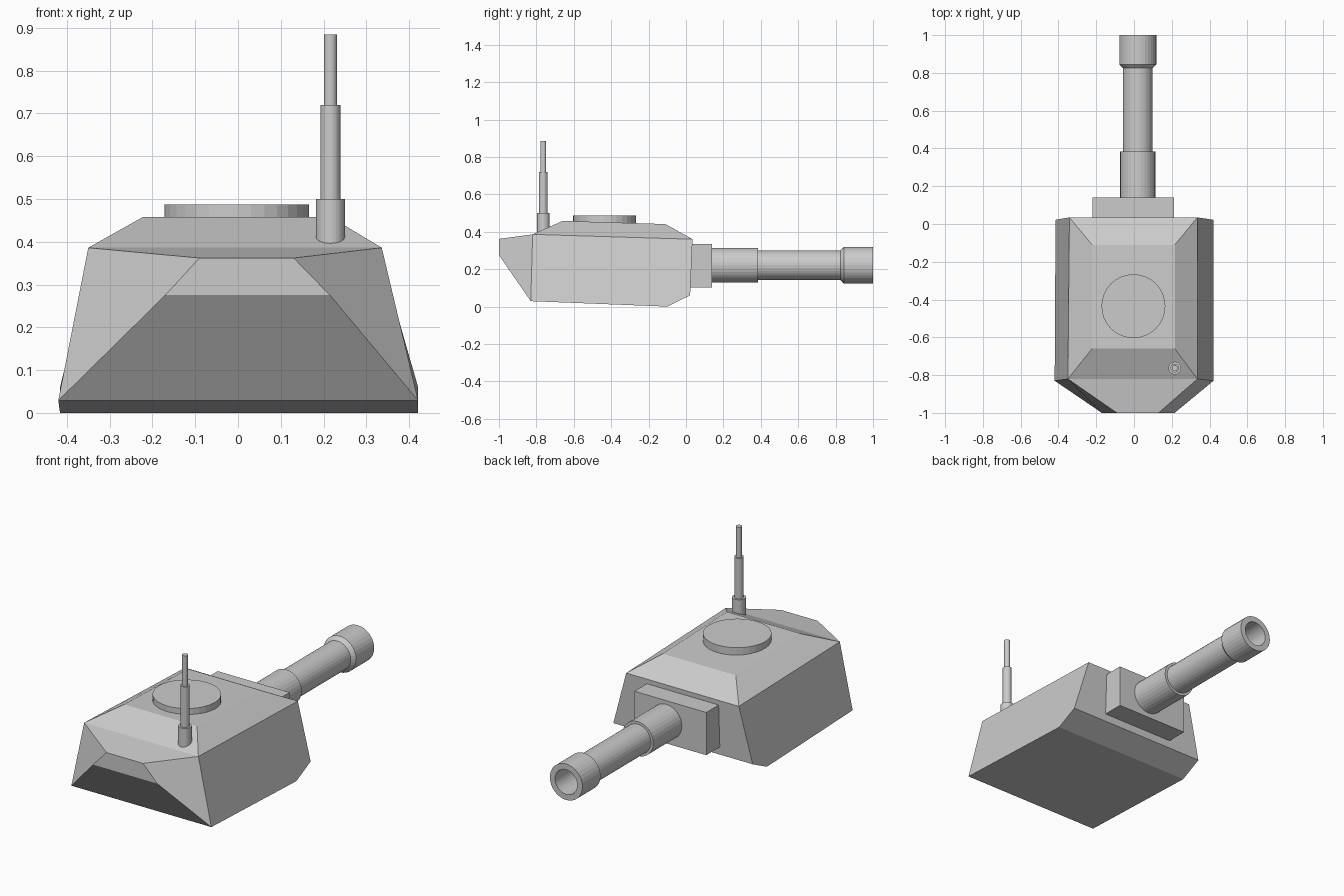
import bpy, bmesh, math
from mathutils import Matrix

if "Cube" in bpy.data.objects:
    bpy.data.objects.remove(bpy.data.objects["Cube"])


def add_object(name, bm):
    bmesh.ops.recalc_face_normals(bm, faces=bm.faces[:])
    mesh = bpy.data.meshes.new(name)
    bm.to_mesh(mesh)
    bm.free()
    obj = bpy.data.objects.new(name, mesh)
    bpy.context.collection.objects.link(obj)
    return obj


def lathe(name, profile, location, sides=32, along_y=False):
    """Revolve (radius, height) points; a radius of 0 closes an end."""
    bm = bmesh.new()
    verts = [bm.verts.new((r, 0, h)) for r, h in profile]
    edges = [bm.edges.new(pair) for pair in zip(verts, verts[1:])]
    bmesh.ops.spin(bm, geom=verts + edges, cent=(0, 0, 0), axis=(0, 0, 1),
                   angle=math.tau, steps=sides, use_merge=False)
    bmesh.ops.remove_doubles(bm, verts=bm.verts[:], dist=1e-5)
    if along_y:
        bm.transform(Matrix.Rotation(-math.pi / 2, 4, 'X'))
    bm.transform(Matrix.Translation(location))
    return add_object(name, bm)


# Turret shell: left/right pairs (x_left, x_right, y, z) around the side profile
bm = bmesh.new()
stations = [
    (-0.170, 0.215, -1.00, 0.275),   # bustle lower edge
    (-0.090, 0.130, -1.00, 0.362),   # bustle upper edge
    (-0.350, 0.336, -0.82, 0.386),   # rear shoulder
    (-0.222, 0.216, -0.66, 0.458),   # roof rear
    (-0.222, 0.216, -0.11, 0.441),   # roof front
    (-0.342, 0.335, 0.035, 0.360),   # gun-side shoulder
    (-0.416, 0.421, 0.022, 0.060),   # gun-side lower edge
    (-0.416, 0.421, -0.10, 0.000),   # floor front
    (-0.420, 0.421, -0.83, 0.029),   # floor rear
]
left = [bm.verts.new((a, y, z)) for a, b, y, z in stations]
right = [bm.verts.new((b, y, z)) for a, b, y, z in stations]
for i in range(len(stations)):
    j = (i + 1) % len(stations)
    bm.faces.new((left[i], left[j], right[j], right[i]))
for side in (left, right):
    for loop in ((0, 1, 2, 8), (2, 3, 4, 5), (2, 5, 6, 7, 8)):
        bm.faces.new([side[k] for k in loop])
add_object("turret_shell", bm)

# Gun mantlet block
bm = bmesh.new()
bmesh.ops.create_cube(bm, size=1, matrix=Matrix.Translation((-0.004, 0.06, 0.218))
                      @ Matrix.Diagonal((0.432, 0.16, 0.232, 1)))
add_object("gun_mantlet", bm)

# Gun barrel: sleeve, tube, muzzle collar and open bore
lathe("gun_barrel", [
    (0, 0.10), (0.093, 0.10), (0.093, 0.385), (0.079, 0.385), (0.079, 0.825),
    (0.098, 0.845), (0.098, 1.0), (0.067, 1.0), (0.067, 0.83), (0, 0.83),
], (0.02, 0, 0.221), along_y=True)

# Roof hatch
lathe("roof_hatch", [(0, 0.42), (0.169, 0.42), (0.169, 0.487), (0, 0.487)],
      (-0.003, -0.435, 0))

# Stepped antenna
lathe("antenna", [
    (0, 0.385), (0.034, 0.385), (0.034, 0.50), (0.023, 0.50), (0.023, 0.72),
    (0.0155, 0.72), (0.0155, 0.885), (0, 0.885),
], (0.216, -0.763, 0))
